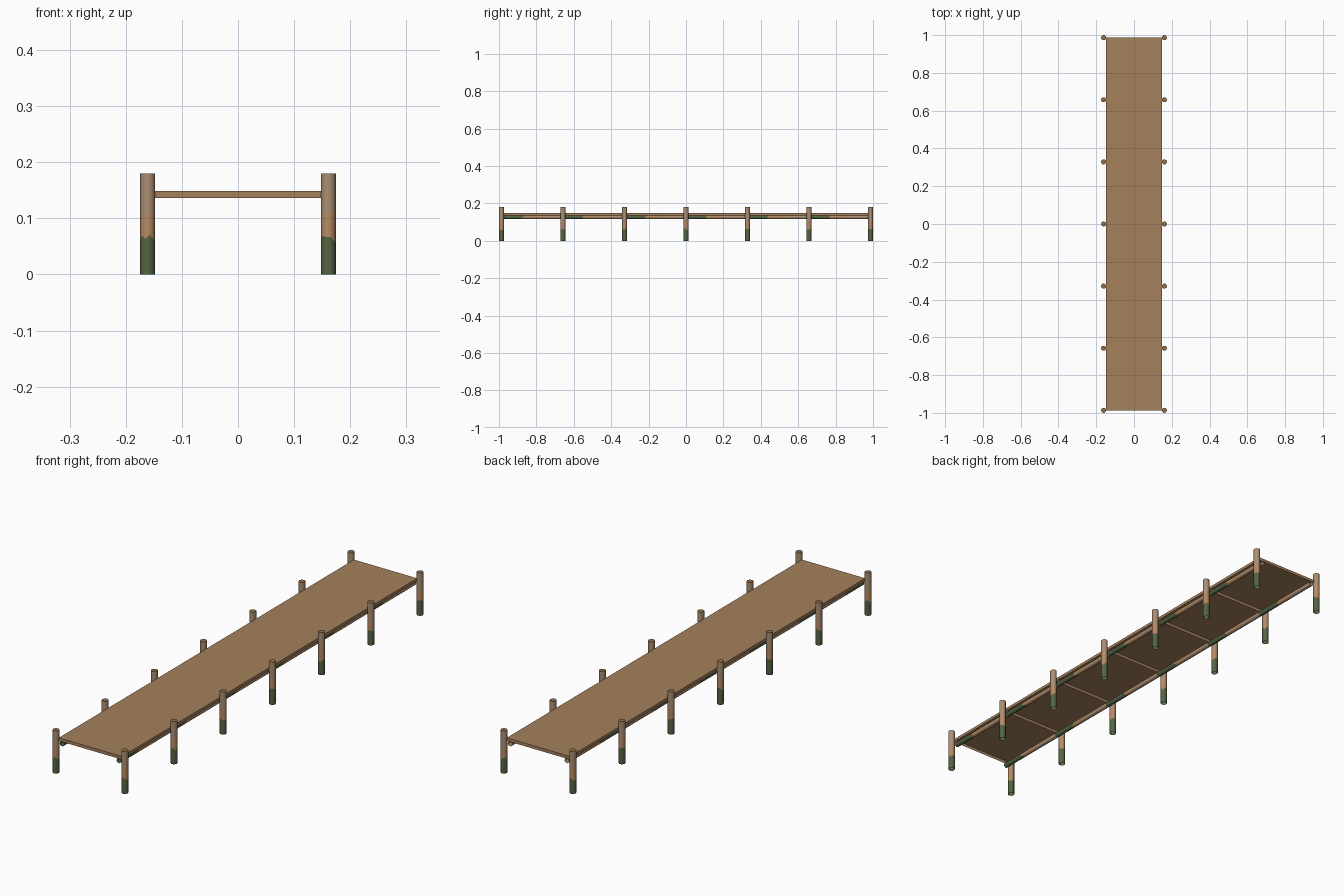
import bpy, bmesh, math, random

random.seed(4)
cube = bpy.data.objects.get("Cube")
if cube:
    bpy.data.objects.remove(cube, do_unlink=True)


def material(name, rgb):
    """Flat material from 0-255 display values, stored as linear."""
    lin = [((c / 255 + 0.055) / 1.055) ** 2.4 for c in rgb] + [1.0]
    mat = bpy.data.materials.new(name)
    mat.use_nodes = True
    mat.diffuse_color = lin
    mat.node_tree.nodes["Principled BSDF"].inputs["Base Color"].default_value = lin
    return mat


deck_wood = material("deck_wood", (165, 128, 92))
weathered = material("weathered_wood", (172, 143, 115))
warm = material("warm_wood", (182, 138, 99))
moss = material("green_moss", (84, 100, 68))
end_grain = material("end_grain", (146, 110, 74))

SPANS = 6
END = 0.9865
STEP = 2 * END / SPANS
SIDES = 10


def finish(name, bm, mats, smooth=False):
    mesh = bpy.data.meshes.new(name)
    bm.to_mesh(mesh)
    bm.free()
    for m in mats:
        mesh.materials.append(m)
    obj = bpy.data.objects.new(name, mesh)
    bpy.context.collection.objects.link(obj)
    if smooth:
        bpy.ops.object.select_all(action='DESELECT')
        obj.select_set(True)
        bpy.context.view_layer.objects.active = obj
        bpy.ops.object.shade_smooth_by_angle(angle=math.radians(50))
    return obj


def log(name, radius, length, capped):
    """Round log: mossy lower third, warm middle, weathered far end."""
    bm = bmesh.new()
    rings = []
    for i, part in enumerate((0, 0.34, 0.6, 1)):
        ring = []
        for k in range(SIDES):
            a = math.tau * k / SIDES
            ragged = random.uniform(-0.03, 0.05) if i == 1 else 0
            ring.append(bm.verts.new((radius * math.cos(a), radius * math.sin(a),
                                      length * (part + ragged))))
        rings.append(ring)
    for i in range(3):
        for k in range(SIDES):
            n = (k + 1) % SIDES
            face = bm.faces.new((rings[i][k], rings[i][n],
                                 rings[i + 1][n], rings[i + 1][k]))
            face.material_index = i
    if capped:
        bm.faces.new(rings[-1]).material_index = 3
    return finish(name, bm, (moss, warm, weathered, end_grain), True)


# Upright posts and the rails under both deck edges
for side, sign in (("left", 1), ("right", -1)):
    for i in range(SPANS + 1):
        post = log(f"post_{side}_{i + 1}", 0.0135, 0.18, True)
        post.location = (sign * 0.161, -END + i * STEP, 0)
    for i in range(SPANS):
        rail = log(f"rail_{side}_{i + 1}", 0.0105, STEP, False)
        rail.rotation_euler.x = -math.pi / 2
        rail.location = (sign * 0.133, -END + i * STEP, 0.127)

# Deck panels, open underneath
for i in range(SPANS):
    bm = bmesh.new()
    bmesh.ops.create_cube(bm, size=1)
    bmesh.ops.delete(bm, geom=[f for f in bm.faces if f.normal.z < -0.5],
                     context='FACES_ONLY')
    bmesh.ops.scale(bm, vec=(0.296, STEP, 0.013), verts=bm.verts)
    panel = finish(f"deck_panel_{i + 1}", bm, (deck_wood,))
    panel.location = (0, -END + (i + 0.5) * STEP, 0.1425)
